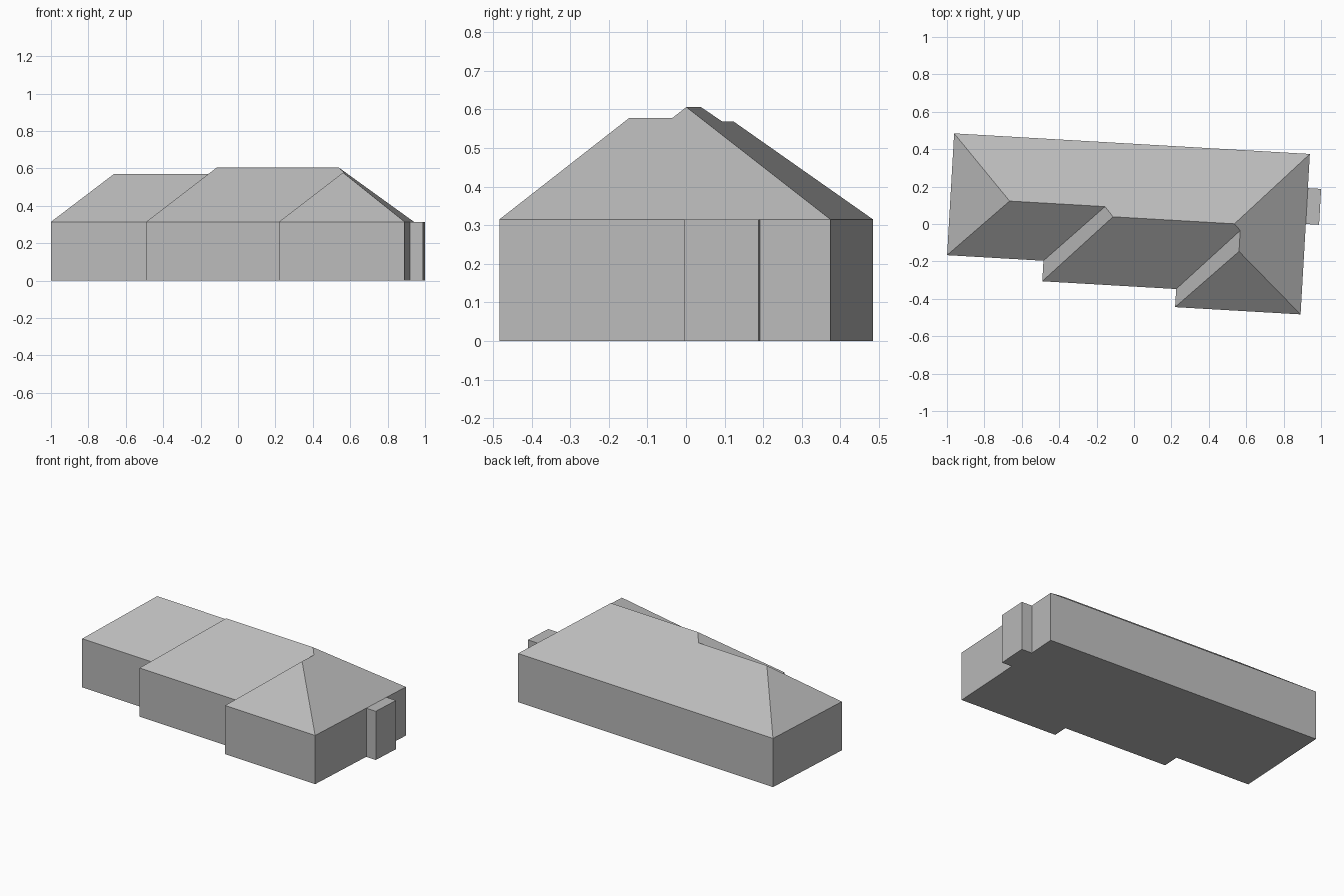
import bpy
import math
from mathutils import Matrix

cube = bpy.data.objects.get("Cube")
if cube:
    bpy.data.objects.remove(cube, do_unlink=True)

EAVE, LEFT_RIDGE, MAIN_RIDGE, WING_RIDGE = 0.315, 0.569, 0.606, 0.578
TURN = Matrix.Rotation(math.radians(-3.31), 4, "Z")  # the house sits slightly turned
GREY = (0.5, 0.5, 0.5, 1)

grey = bpy.data.materials.new("mid grey")
grey.use_nodes = True
grey.diffuse_color = GREY
grey.node_tree.nodes["Principled BSDF"].inputs["Base Color"].default_value = GREY


def build(name, verts, faces):
    mesh = bpy.data.meshes.new(name)
    mesh.from_pydata(verts, [], faces)
    mesh.transform(TURN)
    mesh.materials.append(grey)
    mesh.update()
    obj = bpy.data.objects.new(name, mesh)
    bpy.context.collection.objects.link(obj)


def prism(name, plan, height, capped):
    """Extrude a counter-clockwise plan up from the ground."""
    n = len(plan)
    verts = [(x, y, z) for z in (0, height) for x, y in plan]
    faces = [(i, (i + 1) % n, (i + 1) % n + n, i + n) for i in range(n)]
    faces.append(tuple(reversed(range(n))))
    if capped:
        faces.append(tuple(range(n, 2 * n)))
    build(name, verts, faces)


# Stepped footprint, counter-clockwise from the front corner on the -x side
west, step, wing, east = -0.988, -0.472, 0.245, 0.917
left_front, main_front, wing_front, back = -0.224, -0.334, -0.431, 0.428
plan = {
    "A": (west, left_front), "B": (step, left_front),
    "C": (step, main_front), "D": (wing, main_front),
    "E": (wing, wing_front), "F": (east, wing_front),
    "G": (east, back), "H": (west, back),
}
prism("walls", list(plan.values()), EAVE, False)

# Hipped roof: eave corners A-H, ridge points P-U
points = {k: (x, y, EAVE) for k, (x, y) in plan.items()}
points.update({
    "P": (-0.671, 0.084, LEFT_RIDGE), "Q": (-0.160, 0.084, LEFT_RIDGE),
    "R": (-0.114, 0.032, MAIN_RIDGE), "S": (0.536, 0.032, MAIN_RIDGE),
    "T": (0.569, -0.002, WING_RIDGE), "U": (0.569, -0.114, WING_RIDGE),
})
order = list(points)
slopes = ["HAP", "ABQP", "BCRQ", "CDTSR", "DEUT", "EFU", "FGSTU", "GHPQRS"]
build("hipped_roof", list(points.values()),
      [[order.index(c) for c in s] for s in slopes])

# Flat-topped bay against the side wall
x0, x1, y0, y1 = east, 0.988, 0.053, 0.245
prism("side_bay", [(x0, y0), (x1, y0), (x1, y1), (x0, y1)], EAVE, True)
